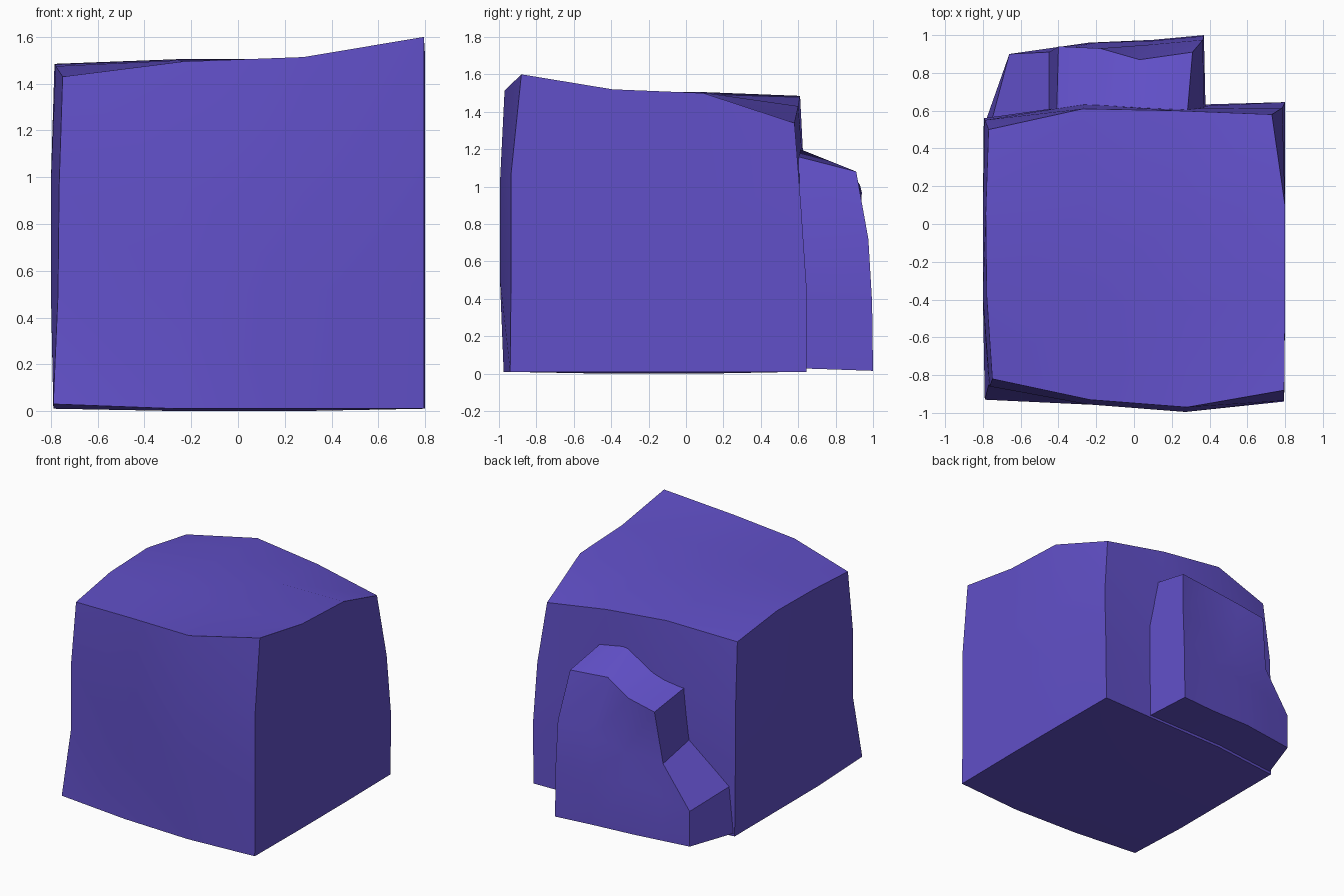
import bpy, bmesh

cube = bpy.data.objects.get("Cube")
if cube:
    bpy.data.objects.remove(cube, do_unlink=True)

violet = bpy.data.materials.new("violet")
violet.use_nodes = True
tint = (0.12, 0.08, 0.58, 1)
violet.diffuse_color = tint
violet.node_tree.nodes["Principled BSDF"].inputs["Base Color"].default_value = tint


def finish(name, bm):
    bmesh.ops.recalc_face_normals(bm, faces=bm.faces)
    mesh = bpy.data.meshes.new(name)
    bm.to_mesh(mesh)
    bm.free()
    mesh.materials.append(violet)
    obj = bpy.data.objects.new(name, mesh)
    bpy.context.collection.objects.link(obj)
    bpy.ops.object.select_all(action="DESELECT")
    obj.select_set(True)
    bpy.context.view_layer.objects.active = obj
    bpy.ops.object.shade_smooth_by_angle(angle=0.45)
    return obj


def lerp(a, b, t):
    return a + (b - a) * t


# Boulder block: depth of front and back per column (bottom to top)
front = [(-.93, -.85, -.86, -.82), (-.955, -.945, -.955, -.93),
         (-.975, -.995, -.995, -.97), (-.94, -.935, -.935, -.88)]
back = [(.56, .56, .55, .5), (.62, .63, .635, .61),
        (.63, .62, .61, .6), (.645, .645, .615, .58)]
# Side positions per row (front to back), bottom to top
left = [(-.79, -.77, -.765, -.75), (-.79, -.8, -.8, -.78),
        (-.79, -.8, -.8, -.785), (-.79, -.795, -.79, -.77)]
right = [(.795,) * 4, (.8,) * 4, (.8,) * 4, (.795, .8, .785, .73)]
# Top height per column (front to back)
top = [(1.43, 1.475, 1.485, 1.42), (1.495, 1.5, 1.505, 1.485),
       (1.514, 1.51, 1.505, 1.43), (1.6, 1.52, 1.5, 1.34)]

bm = bmesh.new()
bmesh.ops.create_cube(bm, size=3)
bmesh.ops.subdivide_edges(bm, edges=bm.edges[:], cuts=2, use_grid_fill=True)
for v in bm.verts:
    i, j, k = (round(c + 1.5) for c in v.co)
    floor = 0 if i in (1, 2) and j in (1, 2) else .01
    if i == j == 0:
        floor = .03
    v.co = (lerp(left[j][k], right[j][k], i / 3),
            lerp(front[i][k], back[i][k], j / 3),
            lerp(floor, top[i][j], k / 3))
finish("boulder_block", bm)

# Rear ledge: columns of its outer face, each running from bottom to top
columns = [
    [(.37, 1, .015), (.37, .995, .38), (.365, .975, .72), (.31, .91, 1.08)],
    [(.1, .975, .02), (.1, .97, .37), (.09, .95, .67), (.03, .87, 1.085)],
    [(-.24, .96, .03), (-.2, .96, .4), (-.14, .93, .61), (-.18, .93, 1.01)],
    [(-.45, .93, .03), (-.45, .93, .35), (-.45, .91, .59), (-.4, .94, .97)],
    [(-.66, .9, .03), (-.66, .9, .29)],
]
# Where the rim of that face meets the block: (x, z) by column and level
roots = {(0, 0): (.38, .03), (0, 1): (.38, .4), (0, 2): (.37, .77),
         (0, 3): (.28, 1.17), (1, 3): (.05, 1.22), (2, 3): (-.22, 1.08),
         (3, 3): (-.41, 1.03), (3, 2): (-.45, .66), (4, 1): (-.75, .37),
         (4, 0): (-.78, .03), (3, 0): (-.45, .03), (2, 0): (-.24, .03),
         (1, 0): (.1, .03)}

bm = bmesh.new()
outer = {(c, r): bm.verts.new(p) for c, col in enumerate(columns) for r, p in enumerate(col)}
inner = {key: bm.verts.new((x, .56, z)) for key, (x, z) in roots.items()}
for c in range(3):
    for r in range(3):
        bm.faces.new([outer[c, r], outer[c + 1, r], outer[c + 1, r + 1], outer[c, r + 1]])
# Low step beside the tall part
bm.faces.new([outer[3, 0], outer[4, 0], outer[4, 1], outer[3, 1]])
bm.faces.new([outer[3, 1], outer[4, 1], outer[3, 2]])
# Rim faces running back into the block
ring = list(roots)
for a, b in zip(ring, ring[1:] + ring[:1]):
    bm.faces.new([outer[a], outer[b], inner[b], inner[a]])
bm.faces.new([inner[key] for key in ring])
finish("rear_ledge", bm)
